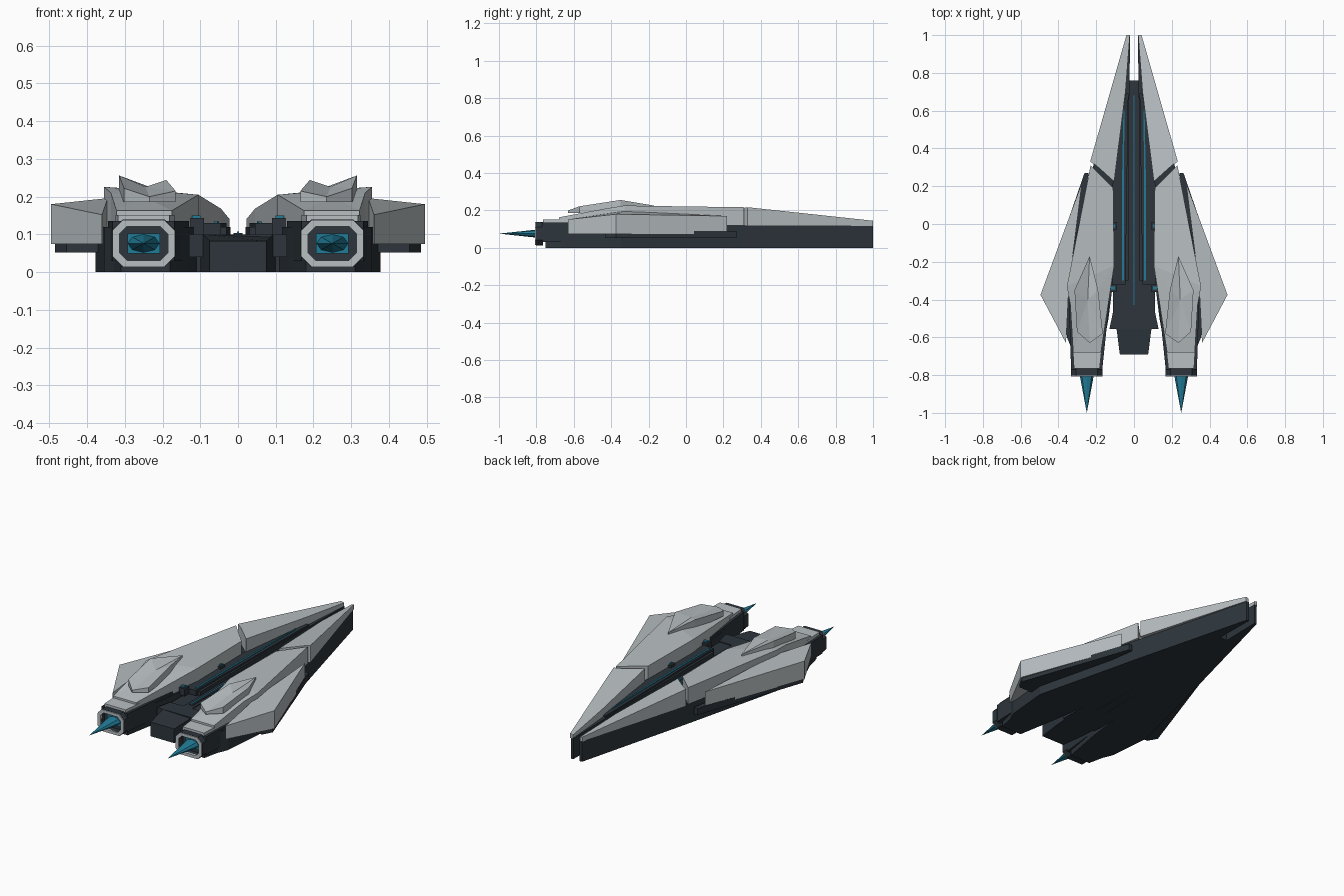
import bpy, bmesh, math

if "Cube" in bpy.data.objects:
    bpy.data.objects.remove(bpy.data.objects["Cube"])


def material(name, rgb):
    m = bpy.data.materials.new(name)
    m.diffuse_color = (*rgb, 1)
    m.use_nodes = True
    m.node_tree.nodes["Principled BSDF"].inputs["Base Color"].default_value = m.diffuse_color
    return m


LIGHT = material("armour_grey", (0.48, 0.52, 0.54))
DARK = material("hull_dark", (0.026, 0.036, 0.045))
TEAL = material("glow_teal", (0.015, 0.2, 0.31))


def finish(name, bm, mat, mirror=True):
    bmesh.ops.recalc_face_normals(bm, faces=bm.faces)
    me = bpy.data.meshes.new(name)
    bm.to_mesh(me)
    bm.free()
    ob = bpy.data.objects.new(name, me)
    bpy.context.collection.objects.link(ob)
    me.materials.append(mat)
    if mirror:
        mod = ob.modifiers.new("mirror", 'MIRROR')
        mod.use_mirror_merge = False
    return ob


def slab(name, pts, base, mat, top=None, peak=None, mirror=True):
    """Plan outline with a flat base; each point may carry its own top height."""
    bm = bmesh.new()
    up = [bm.verts.new((p[0], p[1], p[2] if len(p) > 2 else top)) for p in pts]
    low = [bm.verts.new((p[0], p[1], base)) for p in pts]
    n = len(pts)
    for i in range(n):
        j = (i + 1) % n
        bm.faces.new((low[i], low[j], up[j], up[i]))
    bm.faces.new(low)
    if peak:
        c = bm.verts.new(peak)
        for i in range(n):
            bm.faces.new((up[i], up[(i + 1) % n], c))
    else:
        bm.faces.new(up)
    return finish(name, bm, mat, mirror)


def box(name, x0, x1, y0, y1, z0, z1, mat, mirror=True):
    return slab(name, [(x0, y0), (x1, y0), (x1, y1), (x0, y1)], z0, mat, z1, mirror=mirror)


def octagon(hw, hh, c, cx=0.25, cz=0.076):
    q = [(hw, hh - c), (hw - c, hh)]
    q += [(-x, z) for x, z in reversed(q)]
    q += [(-x, -z) for x, z in q]
    return [(cx + x, cz + z) for x, z in q]


def tube(name, outer, inner, y0, y1, mat):
    """Extrudes an outline along y, hollow when an inner outline is given."""
    bm = bmesh.new()
    loops = [[bm.verts.new((x, y, z)) for x, z in o]
             for o in (outer, inner) if o for y in (y0, y1)]
    pairs = [(0, 1)] if not inner else [(0, 1), (2, 3), (0, 2), (1, 3)]
    n = len(outer)
    for a, b in pairs:
        for i in range(n):
            j = (i + 1) % n
            bm.faces.new((loops[a][i], loops[a][j], loops[b][j], loops[b][i]))
    if not inner:
        bm.faces.new(loops[0])
        bm.faces.new(loops[1])
    return finish(name, bm, mat)


# Dark lower hull, one half per side with a prong at the nose
slab("lower_hull", [(.02, 1), (.035, 1), (.215, .31), (.378, -.35), (.355, -.6), (.33, -.66),
                    (.31, -.75), (.18, -.75), (.135, -.5), (.11, -.3), (.03, -.3), (.025, .7)],
     0, DARK, .12)
slab("inner_ledge", [(.03, .69), (.045, .69), (.115, .2), (.115, -.32), (.045, -.32)],
     .1, DARK, .13)

# Central spine and tail block
box("spine", -.028, .028, -.46, .76, 0, .1, DARK, False)
box("spine_ridge", -.012, .012, -.43, .68, .09, .104, DARK, False)
box("spine_light", -.003, .003, -.43, .68, .1, .107, TEAL, False)
slab("spine_flank", [(.02, -.28), (.11, -.28), (.11, -.47), (.02, -.47)], 0, DARK, .095)
slab("tail_shoulder", [(-.11, -.46), (.11, -.46), (.13, -.555), (-.13, -.555)],
     .04, DARK, .1, mirror=False)
slab("tail_block", [(-.1, -.46, .1), (.1, -.46, .1), (.093, -.55, .1), (.075, -.69, .082),
                    (-.075, -.69, .082), (-.093, -.55, .1)], 0, DARK, mirror=False)

# Glowing strips and clips in the trough
slab("strip_light", [(.05, .6), (.056, .6), (.064, .2), (.064, -.3), (.054, -.3), (.054, .2)],
     .12, TEAL, .134)
for y in (-.01, -.34):
    box("trough_clip", .09, .13, y - .02, y + .02, .1, .143, DARK)
    box("clip_light", .1, .122, y - .008, y + .008, .14, .15, TEAL)

# Light armour: nose plate, main plate, rear plate, cowl
slab("nose_armour", [(.022, 1, .14), (.04, 1, .145), (.232, .33, .217), (.2, .31, .214),
                     (.105, .225, .205), (.045, .7, .168)], .118, LIGHT)
slab("main_armour", [(.23, .31, .217), (.355, -.33, .226), (.105, -.22, .205),
                     (.11, .19, .205)], .12, LIGHT)
slab("rear_armour", [(.355, -.33, .226), (.337, -.43, .21), (.322, -.68, .163),
                     (.175, -.68, .163), (.105, -.22, .205)], .12, LIGHT,
     peak=(.25, -.45, .2))
slab("engine_cowl", [(.325, -.64), (.318, -.765), (.182, -.765), (.168, -.64)],
     .125, LIGHT, .152)

# Side wing panel with dark plate beneath
slab("wing_panel", [(.275, .22, .17), (.495, -.375, .18), (.36, -.63, .152),
                    (.345, -.33, .196)], .075, LIGHT)
slab("wing_underplate", [(.24, .27), (.262, .27), (.485, -.375), (.455, -.43), (.34, -.43)],
     .052, DARK, .09)

# Raised dorsal fin plate
slab("dorsal_plate", [(.235, -.17, .226), (.315, -.35, .256), (.302, -.57, .222),
                      (.235, -.63, .2), (.165, -.58, .215), (.19, -.35, .244)],
     .186, LIGHT, peak=(.245, -.4, .226))

# Engines: housing, hollow nozzle, light rim, glow plate and flame
slab("engine_fairing", [(.345, -.41), (.333, -.77), (.168, -.77), (.13, -.41)],
     .03, DARK, .135)
rim, bore = octagon(.084, .063, .028), octagon(.064, .045, .02)
tube("engine_nozzle", rim, bore, -.803, -.765, DARK)
tube("engine_rim", octagon(.083, .062, .028), bore, -.808, -.795, LIGHT)
box("engine_glow", .207, .293, -.776, -.766, .05, .102, TEAL)
bm = bmesh.new()
ring = [bm.verts.new((.25 + .042 * math.cos(k * math.pi / 4), -.775,
                      .076 + .024 * math.sin(k * math.pi / 4))) for k in range(8)]
tip = bm.verts.new((.25, -1, .076))
bm.faces.new(ring)
for k in range(8):
    bm.faces.new((ring[k], ring[(k + 1) % 8], tip))
finish("engine_flame", bm, TEAL)
